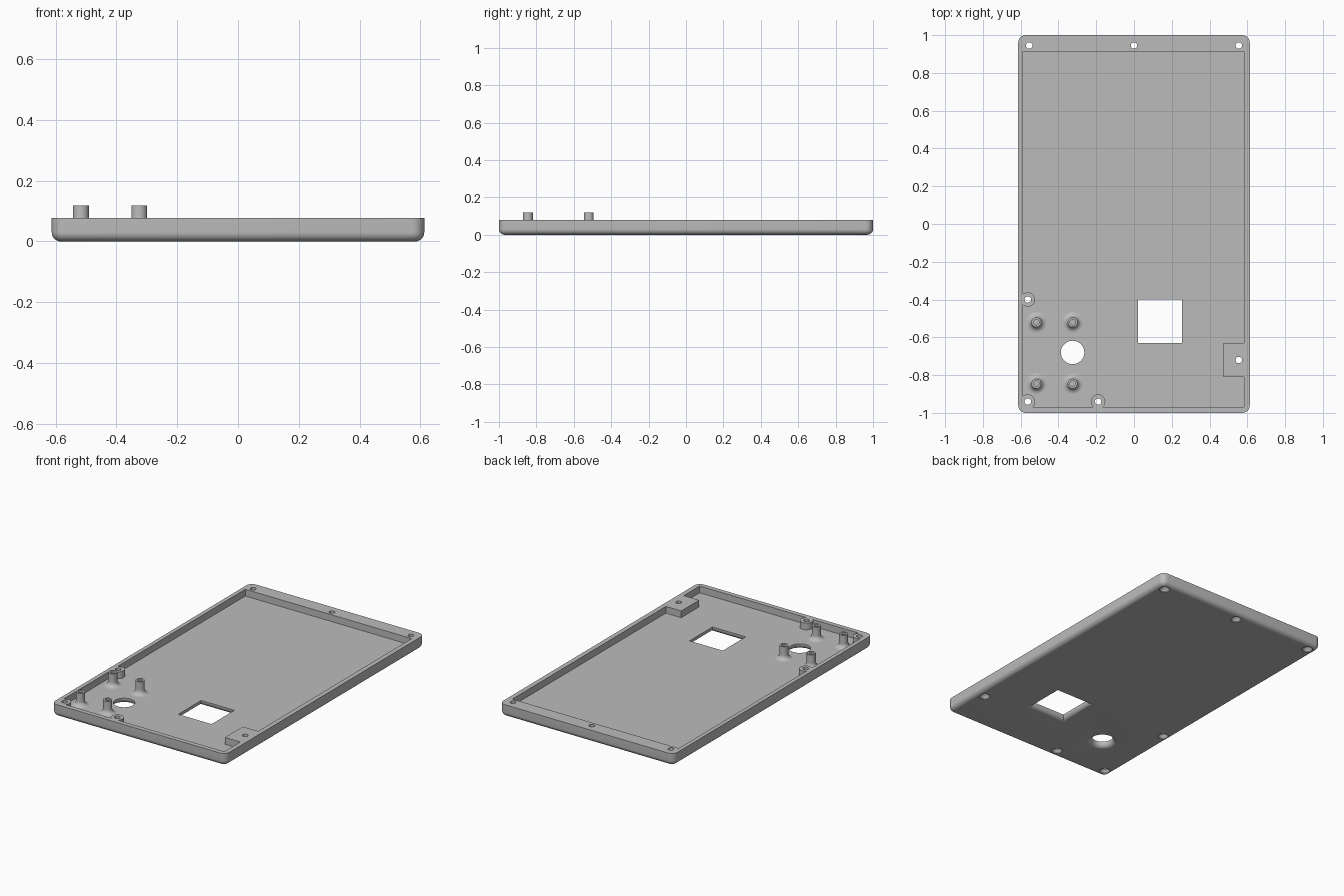
import bpy, bmesh, math

if "Cube" in bpy.data.objects:
    bpy.data.objects.remove(bpy.data.objects["Cube"])

W, H, TOP, FLOOR = 0.613, 1.0, 0.078, 0.035
FIL = 0.03            # rounding of the underside edges

grey = bpy.data.materials.new("plain grey")
grey.diffuse_color = (0.5, 0.5, 0.5, 1)
grey.use_nodes = True
grey.node_tree.nodes["Principled BSDF"].inputs["Base Color"].default_value = grey.diffuse_color


def rect(cx, cy, hx, hy, r=0.0, seg=0):
    """Rectangle outline, with rounded corners when seg > 0."""
    pts = []
    for q, (sx, sy) in enumerate([(1, 1), (-1, 1), (-1, -1), (1, -1)]):
        for i in range(seg + 1):
            a = math.pi / 2 * (q + (i / seg if seg else 0))
            k = r if seg else 0
            pts.append((cx + sx * (hx - k) + k * math.cos(a),
                        cy + sy * (hy - k) + k * math.sin(a)))
    return pts


def circle(cx, cy, r, n=48):
    return [(cx + r * math.cos(2 * math.pi * i / n),
             cy + r * math.sin(2 * math.pi * i / n)) for i in range(n)]


def loft(name, rings):
    """Closed solid through a list of (outline, z)."""
    bm = bmesh.new()
    loops = [[bm.verts.new((x, y, z)) for x, y in o] for o, z in rings]
    for a, b in zip(loops, loops[1:]):
        n = len(a)
        for i in range(n):
            bm.faces.new((a[i], a[(i + 1) % n], b[(i + 1) % n], b[i]))
    bm.faces.new(loops[0][::-1])
    bm.faces.new(loops[-1])
    bmesh.ops.recalc_face_normals(bm, faces=bm.faces)
    me = bpy.data.meshes.new(name)
    bm.to_mesh(me)
    bm.free()
    me.materials.append(grey)
    ob = bpy.data.objects.new(name, me)
    bpy.context.collection.objects.link(ob)
    return ob


def activate(ob):
    bpy.ops.object.select_all(action='DESELECT')
    ob.select_set(True)
    bpy.context.view_layer.objects.active = ob


def cut(target, cutter):
    activate(target)
    m = target.modifiers.new("cut", 'BOOLEAN')
    m.operation, m.solver, m.object = 'DIFFERENCE', 'EXACT', cutter
    bpy.ops.object.modifier_apply(modifier=m.name)
    bpy.data.objects.remove(cutter)


def smooth(ob):
    activate(ob)
    bpy.ops.object.shade_smooth_by_angle(angle=math.radians(30))


def quarter(r, n=8):
    """(offset, z) of a rounded edge, from the underside upward."""
    return [(r - r * math.cos(t), r - r * math.sin(t))
            for t in (math.pi / 2 * (1 - i / n) for i in range(n + 1))]


# Tray body with rounded underside
body = [(rect(0, 0, W - o, H - o, 0.04 - o, 8), z) for o, z in quarter(FIL)]
tray = loft("tray", body + [(rect(0, 0, W, H, 0.04, 8), TOP)])

# Cavity, leaving screw bosses and the side block standing
cavity = loft("cavity_cutter", [(rect(-0.002, -0.029, 0.585, 0.941), z) for z in (FLOOR, 0.2)])
bosses = [(-0.562, -0.40), (-0.562, -0.94), (-0.19, -0.94)]
for x, y in bosses:
    cut(cavity, loft("boss", [(circle(x, y, 0.038), z) for z in (0.0, 0.3)]))
cut(cavity, loft("block", [(rect(0.575, -0.72, 0.1, 0.09), z) for z in (0.0, 0.3)]))
cut(tray, cavity)

# Countersunk screw holes
for x, y in bosses + [(-0.555, 0.945), (0, 0.945), (0.555, 0.945), (0.555, -0.72)]:
    prof = [(0.032, -0.02), (0.032, 0.004), (0.017, 0.022), (0.017, 0.2)]
    cut(tray, loft("screw_cutter", [(circle(x, y, r, 32), z) for r, z in prof]))

# Square window and round opening, flared on the underside
flare = [(FIL, -0.02)] + quarter(FIL) + [(0, 0.2)]
cut(tray, loft("window_cutter", [(rect(0.138, -0.515, 0.117 + o, 0.115 + o), z) for o, z in flare]))
cut(tray, loft("opening_cutter", [(circle(-0.325, -0.68, 0.062 + o), z) for o, z in flare]))
smooth(tray)

# Hollow standoff posts with a filleted foot
post = [(0.026 + FIL * (1 - math.sin(t)), FLOOR + FIL * (1 - math.cos(t)))
        for t in (math.pi / 2 * i / 8 for i in range(9))]
post = [(0.056, FLOOR - 0.003)] + post + [(0.026, 0.118), (0.014, 0.118), (0.014, 0.05)]
for x in (-0.517, -0.325):
    for y in (-0.52, -0.845):
        smooth(loft("standoff_post", [(circle(x, y, r, 32), z) for r, z in post]))
